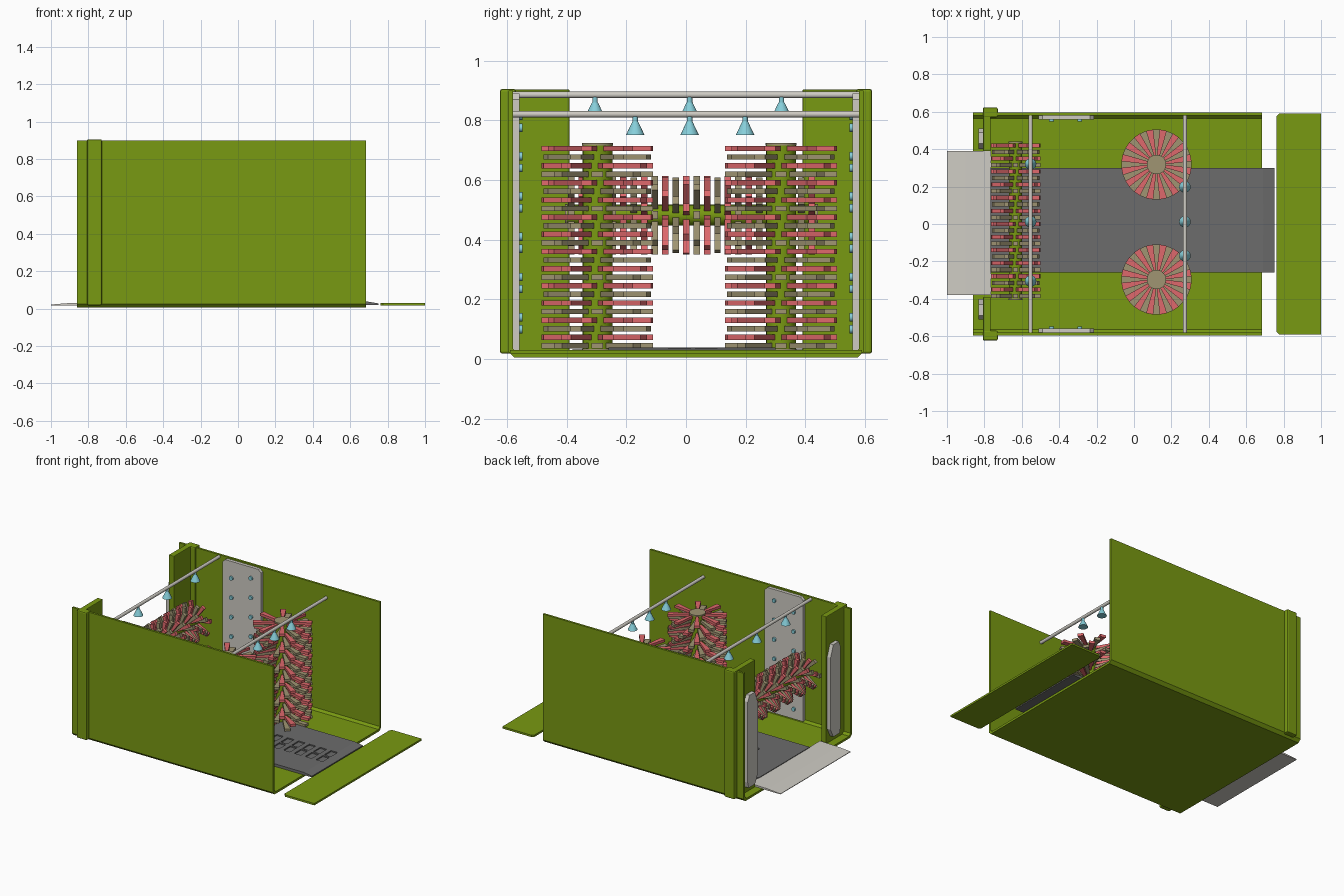
import bpy, bmesh, math
from mathutils import Matrix, Vector

if "Cube" in bpy.data.objects:
    bpy.data.objects.remove(bpy.data.objects["Cube"])


def material(name, rgb):
    m = bpy.data.materials.new(name)
    m.diffuse_color = (*rgb, 1)
    m.use_nodes = True
    m.node_tree.nodes["Principled BSDF"].inputs["Base Color"].default_value = m.diffuse_color
    return m


GREEN = material("green", (0.19, 0.32, 0.006))
GREY = material("dark_grey", (0.15, 0.15, 0.15))
PALE = material("pale_grey", (0.62, 0.60, 0.55))
RED = material("bristle_red", (0.74, 0.14, 0.15))
TAN = material("bristle_tan", (0.35, 0.30, 0.17))
CYAN = material("nozzle_cyan", (0.24, 0.62, 0.70))


def finish(name, bm, mats, smooth=False):
    bmesh.ops.recalc_face_normals(bm, faces=bm.faces)
    me = bpy.data.meshes.new(name)
    bm.to_mesh(me)
    bm.free()
    for m in mats:
        me.materials.append(m)
    ob = bpy.data.objects.new(name, me)
    bpy.context.collection.objects.link(ob)
    if smooth:
        bpy.context.view_layer.objects.active = ob
        ob.select_set(True)
        bpy.ops.object.shade_smooth_by_angle(angle=math.radians(40))
        ob.select_set(False)
    return ob


def add_box(bm, lo, hi):
    lo, hi = Vector(lo), Vector(hi)
    mat = Matrix.Translation((lo + hi) / 2) @ Matrix.Diagonal((*(hi - lo), 1))
    bmesh.ops.create_cube(bm, size=1, matrix=mat)


def box(name, lo, hi, mat, bevel=0):
    bm = bmesh.new()
    add_box(bm, lo, hi)
    if bevel:
        bmesh.ops.bevel(bm, geom=bm.edges[:], offset=bevel, segments=2,
                        profile=0.5, affect='EDGES')
    return finish(name, bm, [mat])


def prism(name, points, axis, start, end, mat):
    """Extrude a closed outline along x (points are y, z), y (x, z) or z (x, y)."""
    place = {'x': lambda p, d: (d, p[0], p[1]),
             'y': lambda p, d: (p[0], d, p[1]),
             'z': lambda p, d: (p[0], p[1], d)}[axis]
    bm = bmesh.new()
    face = bm.faces.new([bm.verts.new(place(p, start)) for p in points])
    geo = bmesh.ops.extrude_face_region(bm, geom=[face])["geom"]
    shift = Vector(place((0, 0), end - start))
    for v in geo:
        if isinstance(v, bmesh.types.BMVert):
            v.co += shift
    return finish(name, bm, [mat])


def add_cone(bm, centre, r1, r2, depth, axis='z', sides=16):
    rot = Matrix.Identity(4)
    if axis == 'y':
        rot = Matrix.Rotation(math.radians(-90), 4, 'X')
    bmesh.ops.create_cone(bm, cap_ends=True, segments=sides, radius1=r1, radius2=r2,
                          depth=depth, matrix=Matrix.Translation(centre) @ rot)


def cylinder(name, centre, r, depth, axis, mat):
    bm = bmesh.new()
    add_cone(bm, centre, r, r, depth, axis, 20)
    return finish(name, bm, [mat], True)


# Bay shell: floor and two side walls in one U profile
half = [(0.595, 0.9), (0.595, 0.025), (0.575, 0.005)]
inner = [(0.565, 0.02), (0.58, 0.035), (0.58, 0.9)]
outline = half + [(-y, z) for y, z in reversed(half)]
outline += [(-y, z) for y, z in reversed(inner)] + inner
prism("bay_shell", outline, 'x', -0.86, 0.685, GREEN)

# Conveyor with tapered exit end and two rows of recessed pockets
conveyor = prism("conveyor", [(-0.77, 0.02), (-0.77, 0.038), (0.69, 0.038),
                              (0.75, 0.028), (0.75, 0.02)], 'y', -0.26, 0.30, GREY)
bm = bmesh.new()
for i in range(15):
    x = 0.667 - i * 0.0835
    for y in (-0.022, 0.068):
        add_box(bm, (x - 0.025, y - 0.038, 0.03), (x + 0.025, y + 0.038, 0.06))
cutter = finish("pocket_cutter", bm, [GREY])
cutter.hide_render = True
cutter.hide_viewport = True
cut = conveyor.modifiers.new("pockets", 'BOOLEAN')
cut.operation = 'DIFFERENCE'
cut.object = cutter

# Entry ramp and exit plate
prism("entry_ramp", [(-1, 0.018), (-1, 0.022), (-0.9, 0.03), (-0.765, 0.034),
                     (-0.765, 0.018)], 'y', -0.38, 0.39, PALE)
prism("exit_plate", [(0.775, -0.59), (1, -0.59), (1, 0.59), (0.775, 0.59),
                     (0.762, 0.575), (0.762, -0.575)], 'z', 0.018, 0.031, GREEN)

# Entry gate, wall spray panels, mirrored on both sides
for side, s in (("left", 1), ("right", -1)):
    def span(a, b):
        return min(a * s, b * s), max(a * s, b * s)
    a, b = span(0.57, 0.623)
    box("gate_post_" + side, (-0.808, a, 0.018), (-0.728, b, 0.905), GREEN, 0.008)
    a, b = span(0.39, 0.60)
    box("gate_flap_" + side, (-0.806, a, 0.018), (-0.766, b, 0.903), GREEN, 0.004)
    prism("gate_panel_" + side, [(0.40 * s, 0.12), (0.43 * s, 0.06), (0.50 * s, 0.06),
                                 (0.51 * s, 0.10), (0.51 * s, 0.66), (0.49 * s, 0.70),
                                 (0.43 * s, 0.70), (0.40 * s, 0.62)],
          'x', -0.832, -0.80, PALE)
    a, b = span(0.558, 0.581)
    prism("spray_panel_" + side, [(-0.51, 0.03), (-0.215, 0.03), (-0.215, 0.87),
                                  (-0.235, 0.89), (-0.49, 0.89), (-0.51, 0.87)],
          'y', a, b, PALE)
    # Small wall nozzles in staggered columns
    bm = bmesh.new()
    for i in range(6):
        for x, dz in ((-0.44, 0.0), (-0.29, 0.04)):
            add_cone(bm, (x, 0.553 * s, 0.10 + i * 0.135 + dz), 0.014, 0.014, 0.012, 'y', 10)
    finish("wall_nozzles_" + side, bm, [CYAN], True)

# Overhead pipes with hanging conical nozzles
for label, x, z, ys in (("entry", -0.553, 0.885, (-0.305, 0.012, 0.32)),
                        ("exit", 0.272, 0.82, (-0.17, 0.012, 0.198))):
    cylinder("pipe_" + label, (x, 0, z), 0.011, 1.165, 'y', PALE)
    bm = bmesh.new()
    for y in ys:
        add_cone(bm, (x, y, z - 0.017), 0.009, 0.009, 0.02)
        add_cone(bm, (x, y, z - 0.047), 0.031, 0.010, 0.044)
    finish("nozzles_" + label, bm, [CYAN], True)


def brush(name, centre, radius, length, axis):
    """Core with stacked layers of radial bristle strips, each layer turned a step."""
    layers, strips = 24, 8
    pitch = length / layers
    k = radius / 0.187
    turn = Matrix.Rotation(math.radians(-90), 4, 'X') if axis == 'y' else Matrix()
    base = Matrix.Translation(centre) @ turn
    bm = bmesh.new()
    for i in range(layers):
        z = -length / 2 + (i + 0.5) * pitch
        for j in range(strips):
            ang = math.tau * (j + i / 4) / strips
            mat = base @ Matrix.Translation((0, 0, z)) @ Matrix.Rotation(ang, 4, 'Z')
            rings = []
            for r, w in ((0.035 * k, 0.007 * k), (radius, 0.019 * k)):
                rings.append([bm.verts.new(mat @ Vector((r, sy * w, sz * pitch * 0.31)))
                              for sy, sz in ((-1, -1), (1, -1), (1, 1), (-1, 1))])
            p, q = rings
            quads = [p[::-1], q] + [[p[n], p[(n + 1) % 4], q[(n + 1) % 4], q[n]]
                                    for n in range(4)]
            for vs in quads:
                bm.faces.new(vs).material_index = i % 2
    finish(name + "_bristles", bm, [TAN, RED])
    cylinder(name + "_core", centre, 0.05 * k, length, axis, GREEN)
    for end in (-1, 1):
        tip = base @ Vector((0, 0, end * length / 2))
        cylinder(name + "_cap", tip, 0.052 * k, 0.008, axis, TAN)


brush("side_brush_left", (0.12, 0.318, 0.375), 0.187, 0.69, 'z')
brush("side_brush_right", (0.12, -0.297, 0.375), 0.187, 0.69, 'z')
brush("top_brush", (-0.633, 0.018, 0.482), 0.132, 0.84, 'y')
